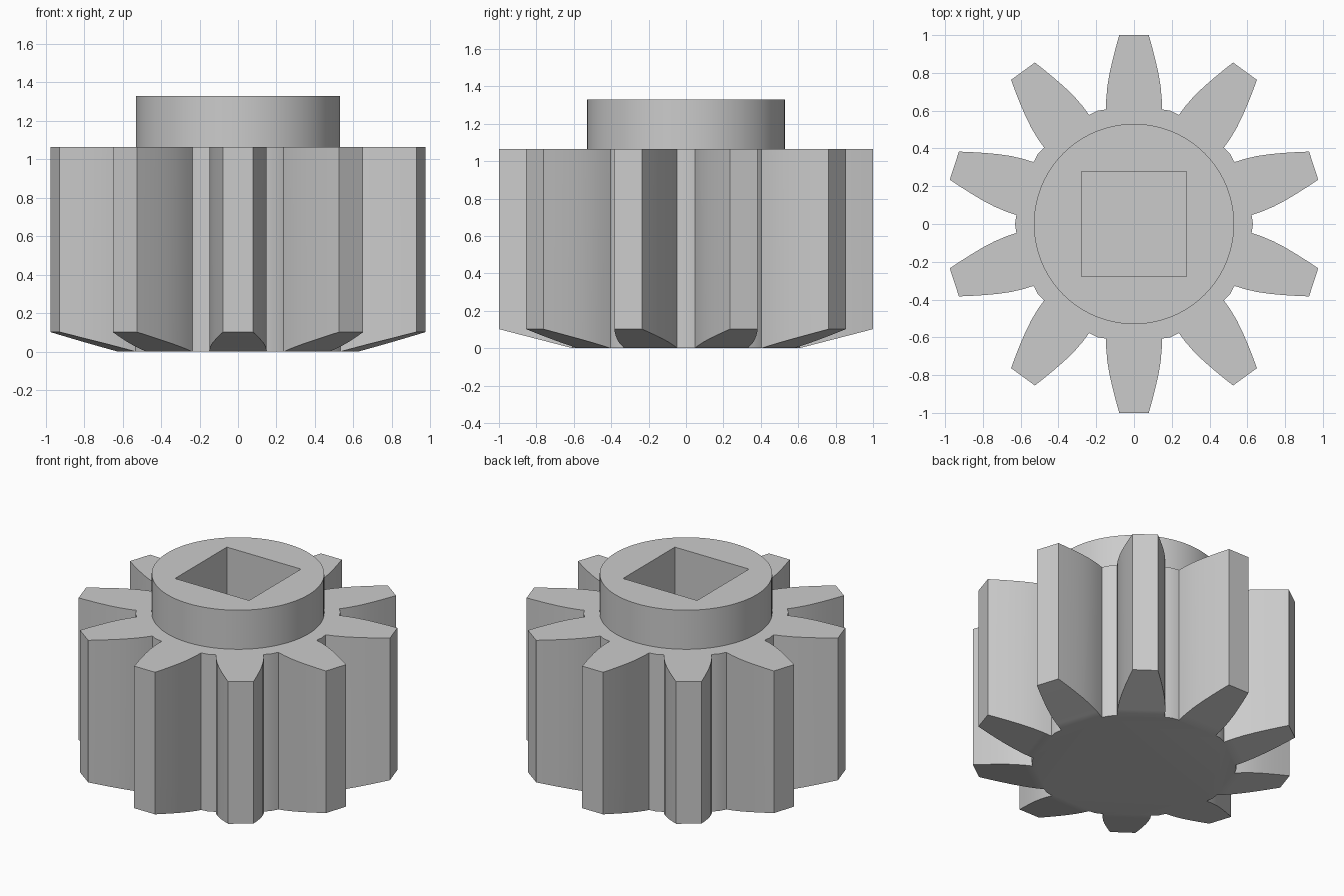
import bpy, bmesh, math
from mathutils import Matrix, Vector

if "Cube" in bpy.data.objects:
    bpy.data.objects.remove(bpy.data.objects["Cube"])

TEETH = 10
BODY_TOP, COLLAR_TOP = 1.065, 1.33
COLLAR_RADIUS, ROOT_RADIUS = 0.53, 0.63
CHAMFER = 0.102
BORE, BORE_FLOOR = 0.556, 0.2
# half width and radial distance along one tooth flank, root to tip
FLANK = [(0.147, 0.607), (0.147, 0.66), (0.141, 0.73), (0.129, 0.80),
         (0.113, 0.87), (0.095, 0.94), (0.078, 1.0)]

grey = bpy.data.materials.new("plain grey")
grey.use_nodes = True
colour = (0.6, 0.6, 0.6, 1)
grey.diffuse_color = colour
grey.node_tree.nodes["Principled BSDF"].inputs["Base Color"].default_value = colour


def add_object(name, bm):
    bmesh.ops.recalc_face_normals(bm, faces=bm.faces)
    mesh = bpy.data.meshes.new(name)
    bm.to_mesh(mesh)
    bm.free()
    mesh.materials.append(grey)
    obj = bpy.data.objects.new(name, mesh)
    bpy.context.collection.objects.link(obj)
    return obj


def chamfer_height(point):
    start, end = Vector(FLANK[0]).length, Vector(FLANK[-1]).length
    return CHAMFER * max(0, (point.length - start) / (end - start))


# Toothed body: straight flanks, conical chamfer under the teeth
bm = bmesh.new()
top, bottom, core = [], [], []
for k in range(TEETH):
    turn = Matrix.Rotation(math.tau * k / TEETH, 3, 'Z')
    sides = []
    for points in (FLANK, FLANK[::-1]):
        sign = 1 if points is FLANK else -1
        low = []
        for half, reach in points:
            p = turn @ Vector((sign * half, reach, 0))
            top.append(bm.verts.new((p.x, p.y, BODY_TOP)))
            low.append(bm.verts.new((p.x, p.y, chamfer_height(p))))
        bottom += low
        sides.append(low)
    right, left = sides[0], sides[1][::-1]
    for i in range(len(FLANK) - 1):
        bm.faces.new((right[i], right[i + 1], left[i + 1], left[i]))
    gap = Matrix.Rotation(math.pi / TEETH, 3, 'Z') @ turn @ Vector((0, ROOT_RADIUS, 0))
    top.append(bm.verts.new((gap.x, gap.y, BODY_TOP)))
    root = bm.verts.new(gap)
    bottom.append(root)
    core += [right[0], left[0], root]
bm.faces.new(top)
bm.faces.new(core)
for i in range(len(top)):
    bm.faces.new((bottom[i - 1], bottom[i], top[i], top[i - 1]))
gear = add_object("toothed_gear", bm)


# Round collar and square bore, combined with the body
def combine(tool, operation):
    mod = gear.modifiers.new(tool.name, 'BOOLEAN')
    mod.operation = operation
    mod.solver = 'EXACT'
    mod.object = tool
    bpy.context.view_layer.objects.active = gear
    bpy.ops.object.modifier_apply(modifier=mod.name)
    bpy.data.objects.remove(tool)


bm = bmesh.new()
foot = BODY_TOP - 0.2
bmesh.ops.create_cone(bm, cap_ends=True, segments=96, radius1=COLLAR_RADIUS,
                      radius2=COLLAR_RADIUS, depth=COLLAR_TOP - foot,
                      matrix=Matrix.Translation((0, 0, (COLLAR_TOP + foot) / 2)))
combine(add_object("round_collar", bm), 'UNION')

bm = bmesh.new()
bmesh.ops.create_cube(bm, size=1, matrix=Matrix.Translation((0, 0, BORE_FLOOR + 1))
                      @ Matrix.Diagonal((BORE, BORE, 2, 1)))
cutter = add_object("square_bore_cutter", bm)
cutter.hide_render = True
combine(cutter, 'DIFFERENCE')

# Smooth curved walls, sharp edges kept
bpy.ops.object.select_all(action='DESELECT')
gear.select_set(True)
bpy.context.view_layer.objects.active = gear
bpy.ops.object.shade_smooth_by_angle(angle=math.radians(30))
